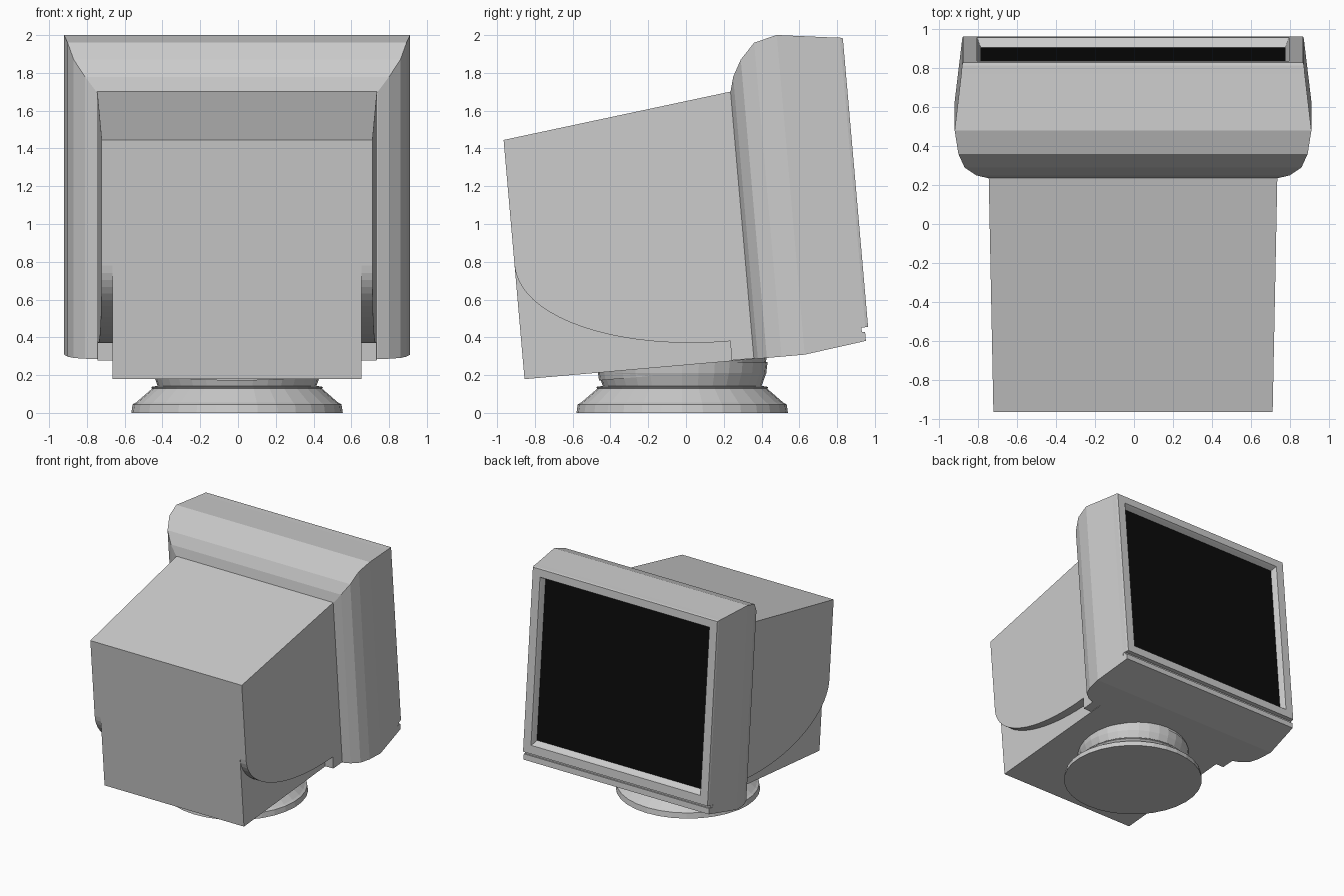
import bpy, bmesh
from math import sin, cos, pi, radians

if "Cube" in bpy.data.objects:
    bpy.data.objects.remove(bpy.data.objects["Cube"])

TILT = radians(5)
SHIFT = -0.005


def place(x, u, v):
    """Tilted monitor frame (x, forward u, up v) to world."""
    return (x + SHIFT, u * cos(TILT) - v * sin(TILT), u * sin(TILT) + v * cos(TILT))


def loft(name, rings, caps=(True, True), closed=False):
    bm = bmesh.new()
    rows = [[bm.verts.new(p) for p in r] for r in rings]
    n = len(rows[0])
    pairs = list(zip(rows, rows[1:]))
    if closed:
        pairs.append((rows[-1], rows[0]))
    for a, b in pairs:
        for i in range(n):
            j = (i + 1) % n
            bm.faces.new((a[i], a[j], b[j], b[i]))
    if not closed:
        if caps[0]:
            bm.faces.new(rows[0])
        if caps[1]:
            bm.faces.new(rows[-1])
    bmesh.ops.recalc_face_normals(bm, faces=bm.faces)
    mesh = bpy.data.meshes.new(name)
    bm.to_mesh(mesh)
    bm.free()
    ob = bpy.data.objects.new(name, mesh)
    bpy.context.collection.objects.link(ob)
    return ob


def rect(w, u, lo, hi):
    return [place(x, u, v) for x, v in ((-w, lo), (w, lo), (w, hi), (-w, hi))]


# Screen housing: half width, depth, bottom, top
loft("screen_housing", [rect(*r) for r in (
    (0.745, 0.383, 0.2525, 1.673),
    (0.805, 0.404, 0.2525, 1.751),
    (0.865, 0.452, 0.2525, 1.838),
    (0.897, 0.530, 0.2525, 1.921),
    (0.916, 0.653, 0.2525, 1.951),
    (0.882, 0.940, 0.291, 1.913))])

# Bezel frame with sloped recess
loft("bezel", [rect(*r) for r in (
    (0.882, 0.940, 0.369, 1.913),
    (0.878, 0.985, 0.369, 1.908),
    (0.873, 1.000, 0.369, 1.903),
    (0.802, 1.000, 0.440, 1.838),
    (0.795, 0.985, 0.448, 1.830),
    (0.780, 0.945, 0.475, 1.812))], closed=True)

# Groove and chin below the bezel
loft("bezel_groove", [rect(0.879, 0.93, 0.33, 0.38), rect(0.876, 0.965, 0.33, 0.38)])
loft("bezel_chin", [rect(0.882, 0.940, 0.291, 0.345), rect(0.877, 0.982, 0.297, 0.345)])

# Glass
screen = loft("screen", [rect(0.782, 0.935, 0.473, 1.814), rect(0.782, 0.951, 0.473, 1.814)])
black = bpy.data.materials.new("screen_black")
black.diffuse_color = (0.003, 0.003, 0.003, 1)
black.use_nodes = True
black.node_tree.nodes["Principled BSDF"].inputs["Base Color"].default_value = black.diffuse_color
screen.data.materials.append(black)

# Rear body with side skirts ending in an elliptical cutaway
arc = [(0.267 - 1.103 * cos(t), 0.856 - 0.498 * sin(t))
       for t in (i * pi / 2 / 20 for i in range(21))]
shell = [(-0.836, 1.5236)] + arc + [(0.264, 0.256), (0.40, 0.256), (0.40, 1.676)]


def half_width(u):
    return 0.741 - 0.024 * (0.383 - u) / 1.22


loft("rear_body", [[place(s * half_width(u), u, v) for u, v in shell] for s in (-1, 1)])

# Narrow lower body
core = [(-0.836, 1.0), (-0.836, 0.2525), (0.40, 0.2525), (0.40, 1.0)]
loft("lower_body", [[place(s * 0.66, u, v) for u, v in core] for s in (-1, 1)])

# Turned swivel stand
SIDES = 32
profile = [(0.56, 0), (0.553, 0.045), (0.535, 0.055), (0.45, 0.128), (0.455, 0.134),
           (0.448, 0.14), (0.42, 0.142), (0.445, 0.21), (0.452, 0.27)]
loft("swivel_stand", [[(r * cos(2 * pi * i / SIDES) + SHIFT,
                        r * sin(2 * pi * i / SIDES) - 0.02, z) for i in range(SIDES)]
                      for r, z in profile])
# Neck continues up into the housing along its front side
loft("stand_top", [[(r * cos(2 * pi * i / SIDES) + SHIFT,
                     r * sin(2 * pi * i / SIDES) - 0.02,
                     z + 0.0875 * r * sin(2 * pi * i / SIDES)) for i in range(SIDES)]
                   for r, z in ((0.44, 0.21), (0.448, 0.26))])
